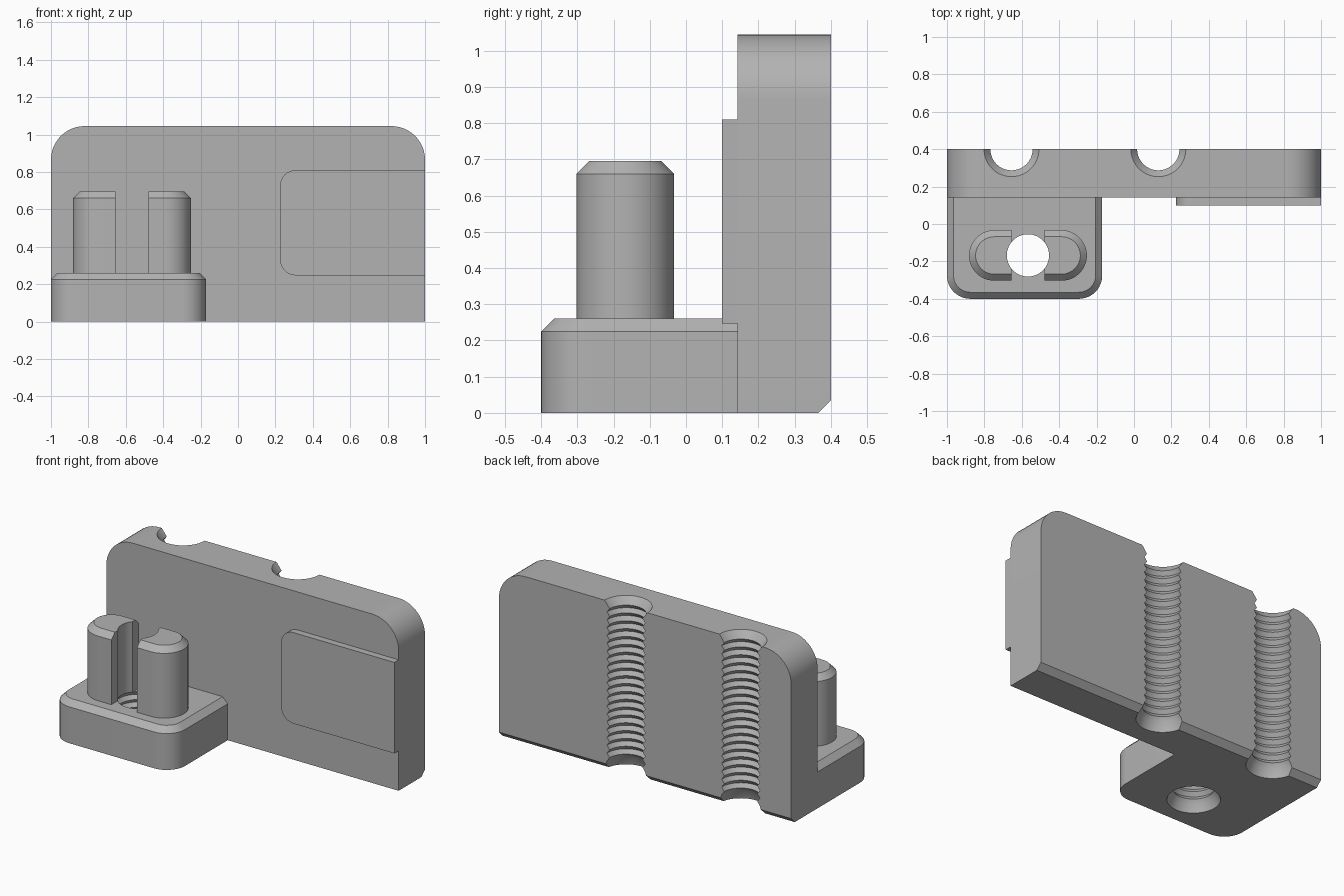
import bpy, bmesh, math

if "Cube" in bpy.data.objects:
    bpy.data.objects.remove(bpy.data.objects["Cube"], do_unlink=True)

GREY = (0.45, 0.45, 0.45, 1)
grey = bpy.data.materials.new("plain_grey")
grey.use_nodes = True
grey.diffuse_color = GREY
grey.node_tree.nodes["Principled BSDF"].inputs["Base Color"].default_value = GREY


def make_object(name, bm):
    bmesh.ops.remove_doubles(bm, verts=bm.verts, dist=1e-5)
    bmesh.ops.recalc_face_normals(bm, faces=bm.faces)
    mesh = bpy.data.meshes.new(name)
    bm.to_mesh(mesh)
    bm.free()
    mesh.materials.append(grey)
    obj = bpy.data.objects.new(name, mesh)
    bpy.context.collection.objects.link(obj)
    return obj


def outline(u0, u1, v0, v1, radii, steps=12):
    """Rectangle with a radius per corner: low-low, high-low, high-high, low-high."""
    corners = [(u0, v0, 1, 1), (u1, v0, -1, 1), (u1, v1, -1, -1), (u0, v1, 1, -1)]
    points = []
    for k, ((u, v, su, sv), r) in enumerate(zip(corners, radii)):
        if r == 0:
            points.append((u, v))
            continue
        for i in range(steps + 1):
            a = math.pi + math.pi / 2 * (k + i / steps)
            points.append((u + su * r + r * math.cos(a), v + sv * r + r * math.sin(a)))
    return points


def loft(name, sections):
    """Solid through matching rings of 3D points."""
    bm = bmesh.new()
    rings = [[bm.verts.new(p) for p in s] for s in sections]
    n = len(rings[0])
    for a, b in zip(rings, rings[1:]):
        for i in range(n):
            j = (i + 1) % n
            bm.faces.new((a[i], a[j], b[j], b[i]))
    bm.faces.new(rings[0])
    bm.faces.new(rings[-1])
    return make_object(name, bm)


def lathe(name, x, y, profile, segments=48):
    """Solid of revolution about a vertical axis from (radius, z) pairs."""
    angles = [2 * math.pi * (i + 0.5) / segments for i in range(segments)]
    return loft(name, [[(x + r * math.cos(a), y + r * math.sin(a), z) for a in angles]
                       for r, z in profile])


def threads(z0, z1, count, minor=0.113, major=0.131):
    pitch = (z1 - z0) / count
    pairs = []
    for i in range(count):
        pairs += [(major, z0 + i * pitch), (minor, z0 + (i + 0.5) * pitch)]
    return pairs + [(major, z1)]


def cut(obj, cutter):
    mod = obj.modifiers.new("cut", "BOOLEAN")
    mod.operation = "DIFFERENCE"
    mod.solver = "EXACT"
    mod.object = cutter
    bpy.context.view_layer.update()
    with bpy.context.temp_override(object=obj, active_object=obj):
        bpy.ops.object.modifier_apply(modifier=mod.name)
    bpy.data.objects.remove(cutter, do_unlink=True)


FRONT, BACK, TOP = 0.142, 0.4, 1.045
CHAMFER = 0.035
RIM = 0.147

# Upright plate with rounded top corners and a chamfered lower back edge
def plate_section(y, z0):
    return [(u, y, v) for u, v in outline(-1, 1, z0, TOP, (0, 0, 0.18, 0.18))]

plate = loft("back_plate", [plate_section(FRONT, 0), plate_section(BACK - CHAMFER, 0),
                            plate_section(BACK, CHAMFER)])

# Threaded half channels down the back
for x in (-0.655, 0.13):
    profile = [(RIM, -0.1), (RIM, 0)] + threads(0.055, TOP - 0.02, 20) + [(RIM, TOP), (RIM, TOP + 0.1)]
    cut(plate, lathe("channel_cutter", x, BACK, profile))

# Shallow raised pad on the front
pad_shape = outline(0.225, 1, 0.247, 0.81, (0.085, 0, 0, 0.085))
pad = loft("raised_pad", [[(u, y, v) for u, v in pad_shape] for y in (0.1, FRONT)])

# Foot block with chamfered upper rim
def foot_section(z, inset):
    r = 0.125 - inset
    return [(u, v, z) for u, v in
            outline(-1 + inset, -0.17 - inset, -0.4 + inset, FRONT, (r, r, 0, 0))]

BASE = 0.26
foot = loft("foot_block", [foot_section(0, 0), foot_section(BASE - CHAMFER, 0),
                           foot_section(BASE, CHAMFER)])

# Threaded hole through the foot
HX, HY = -0.567, -0.168
cut(foot, lathe("hole_cutter", HX, HY,
                [(RIM, -0.1), (RIM, 0)] + threads(0.045, 0.235, 4) + [(0.113, BASE), (0.113, 0.4)]))

# Two post halves, split by a slot and hollowed by the bore
def post_section(side, z, inset):
    r = 0.135 - inset
    shape = outline(0.0875, 0.315 - inset, -r, r, (0, r, r, 0), 16)
    return [(HX + side * u, HY + v, z) for u, v in shape]

posts = []
for side, name in ((-1, "right_post"), (1, "left_post")):
    post = loft(name, [post_section(side, BASE, 0), post_section(side, 0.66, 0),
                       post_section(side, 0.695, CHAMFER)])
    cut(post, lathe("bore_cutter", HX, HY, [(0.113, 0.1), (0.113, 0.9)]))
    posts.append(post)

# Smooth curved walls, sharp edges
bpy.ops.object.select_all(action="DESELECT")
for obj in [plate, pad, foot] + posts:
    obj.data.materials.clear()
    obj.data.materials.append(grey)
    for face in obj.data.polygons:
        face.material_index = 0
    obj.select_set(True)
bpy.context.view_layer.objects.active = plate
bpy.ops.object.shade_smooth_by_angle(angle=math.radians(25))
